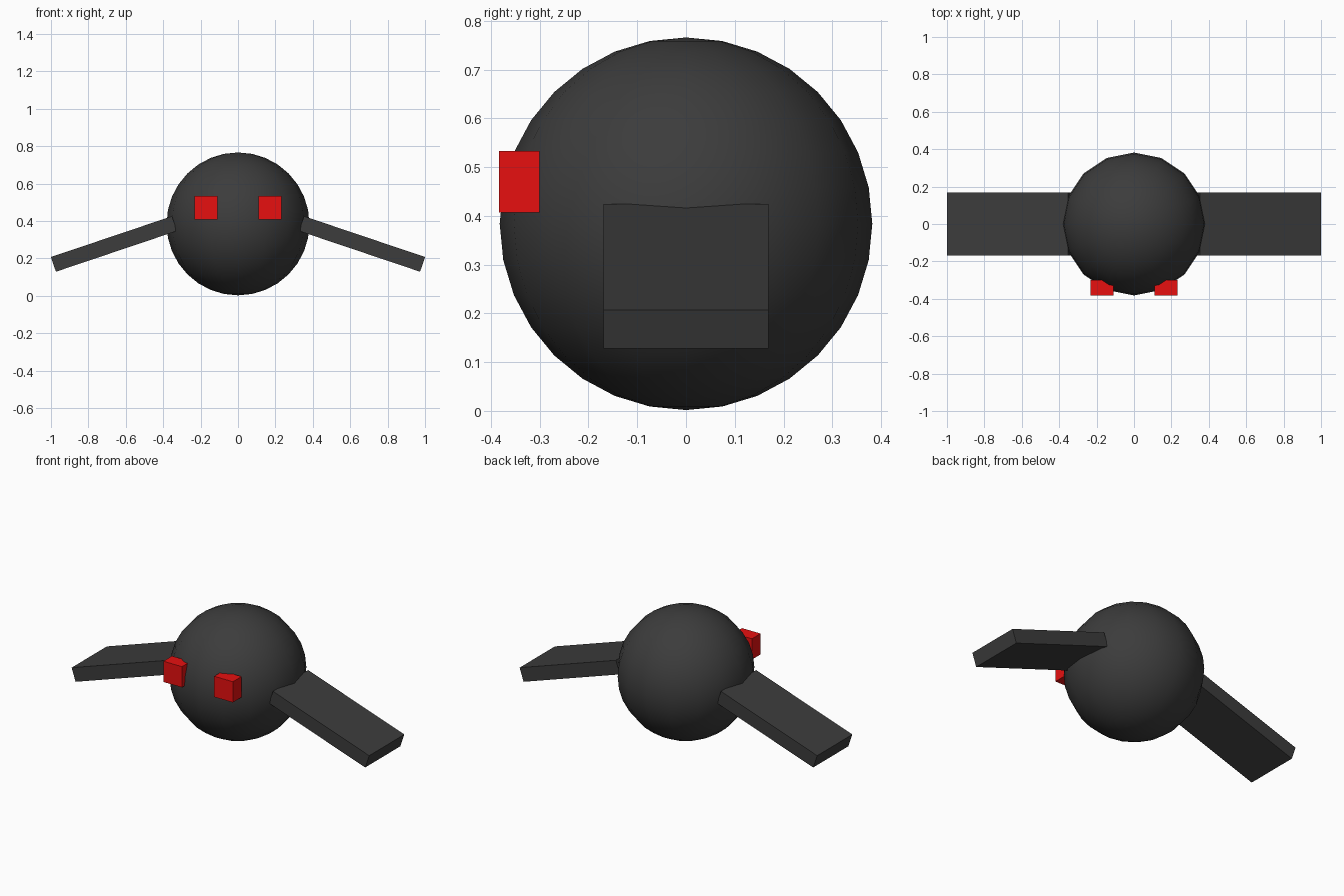
import bpy, math
from mathutils import Vector, Matrix

if "Cube" in bpy.data.objects:
    bpy.data.objects.remove(bpy.data.objects["Cube"])


def material(name, rgb):
    m = bpy.data.materials.new(name)
    m.diffuse_color = (*rgb, 1.0)
    m.use_nodes = True
    m.node_tree.nodes["Principled BSDF"].inputs["Base Color"].default_value = m.diffuse_color
    return m


charcoal = material("charcoal", (0.045, 0.045, 0.045))
red = material("red", (0.8, 0.005, 0.005))


def box(name, center, size, mat, tilt=0.0):
    bpy.ops.mesh.primitive_cube_add(size=1)
    ob = bpy.context.object
    ob.name = name
    ob.data.transform(Matrix.Diagonal((*size, 1)))
    ob.location = center
    ob.rotation_euler.y = tilt
    ob.data.materials.append(mat)
    return ob


# round body
R = 0.382
bpy.ops.mesh.primitive_uv_sphere_add(segments=16, ring_count=16, radius=R,
                                     location=(0, 0, 0.384))
body = bpy.context.object
body.name = "body"
body.data.materials.append(charcoal)
bpy.ops.object.shade_smooth()

# wing slab, given by its upper edge from body to tip
inner, tip = Vector((0.353, 0, 0.425)), Vector((1.0, 0, 0.207))
thick, width = 0.083, 0.338
run = tip - inner
angle = math.atan2(-run.z, run.x)
down = Vector((-math.sin(angle), 0, -math.cos(angle)))
mid = (inner + tip) / 2 + down * thick / 2

for side, label in ((1, "right"), (-1, "left")):
    box(label + "_wing", (side * mid.x, 0, mid.z),
        (run.length, width, thick), charcoal, side * angle)
    # square eye block
    box(label + "_eye", (side * 0.171, -0.3415, 0.47),
        (0.125, 0.083, 0.126), red)
